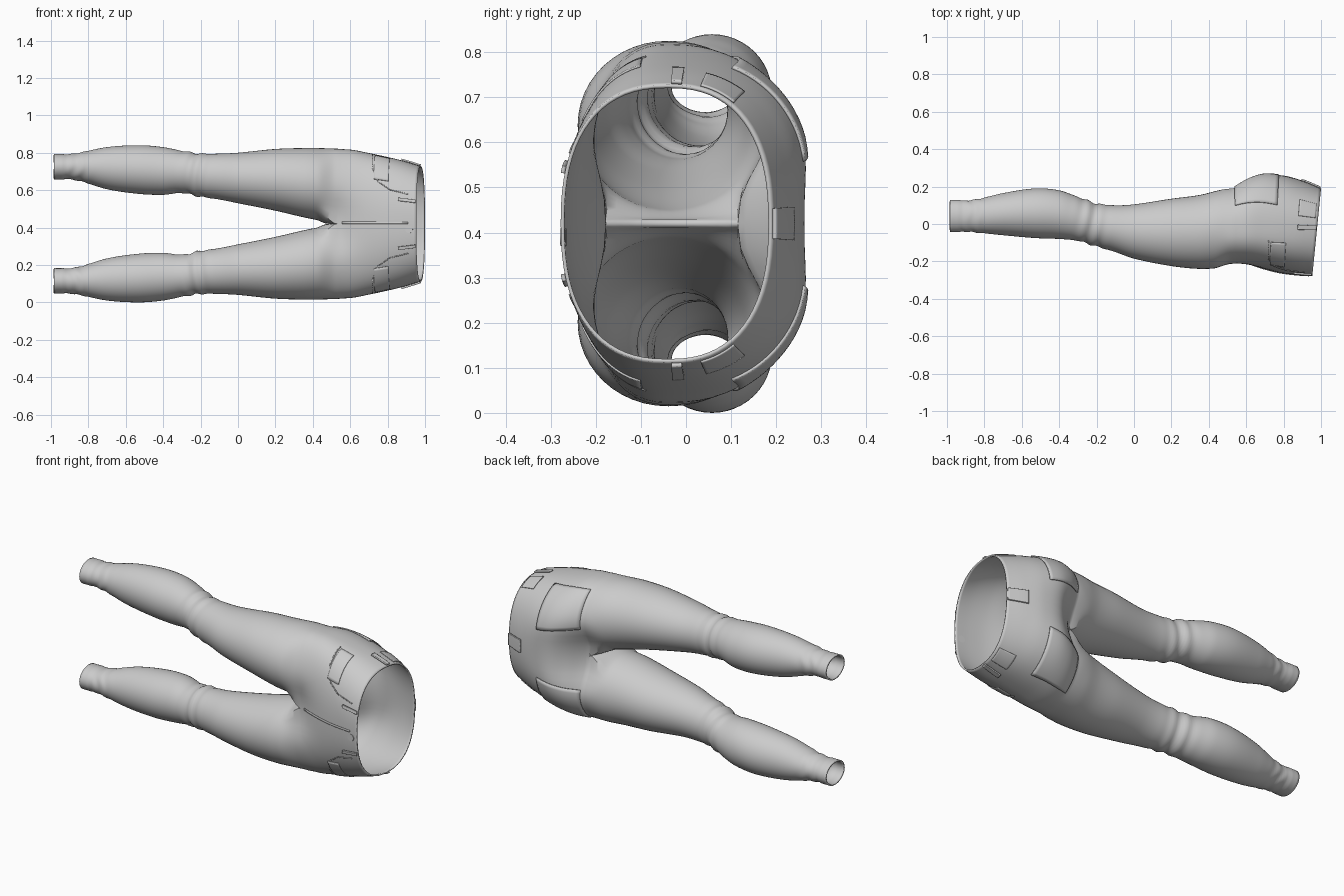
import bpy, bmesh, math
from math import sin, cos, pi, exp, radians
from mathutils import Vector

cube = bpy.data.objects.get("Cube")
if cube:
    bpy.data.objects.remove(cube)

MID = 0.42       # height of the symmetry plane
SIDES = 48       # points around each leg
INNER = 6        # points each side of the inseam that join at the crotch
LEG_END, CROTCH, WAIST = 0.42, 0.53, 1.0

# x, inner z, outer z, front y, back y
LEG = [(-1.0, .66, .79, -.04, .125), (-.93, .66, .79, -.04, .125), (-.85, .65, .80, -.045, .13),
       (-.7, .605, .83, -.06, .165), (-.53, .58, .84, -.075, .19), (-.4, .575, .83, -.08, .18),
       (-.3, .585, .81, -.09, .145), (-.2, .565, .795, -.12, .11), (-.1, .55, .795, -.15, .10),
       (0, .53, .80, -.185, .105), (.2, .49, .82, -.225, .135), (.35, .455, .825, -.24, .155),
       (.45, .435, .825, -.237, .18)]
# x, outer z, front y, back y, front dip, back cleft
HIPS = [(.5, .825, -.236, .205, .05, .11), (.55, .82, -.232, .24, .045, .10),
        (.62, .815, -.232, .278, .02, .07), (.7, .80, -.242, .292, .005, .035),
        (.8, .78, -.26, .27, 0, .012), (.9, .757, -.272, .23, 0, 0), (1.0, .728, -.278, .19, 0, 0)]

grey = bpy.data.materials.new("grey_cloth")
grey.use_nodes = True
grey.diffuse_color = (0.6, 0.6, 0.6, 1)
grey.node_tree.nodes["Principled BSDF"].inputs["Base Color"].default_value = (0.6, 0.6, 0.6, 1)


def sample(table, x):
    """Smooth interpolation of a table of stations."""
    i = 0
    while i < len(table) - 2 and x > table[i + 1][0]:
        i += 1
    p, q = table[i], table[i + 1]
    before, after = table[max(i - 1, 0)], table[min(i + 2, len(table) - 1)]
    h = q[0] - p[0]
    s = (x - p[0]) / h
    out = []
    for c in range(1, len(p)):
        m0 = (q[c] - before[c]) / (q[0] - before[0]) * h
        m1 = (after[c] - p[c]) / (after[0] - p[0]) * h
        out.append((2*s**3 - 3*s*s + 1)*p[c] + (s**3 - 2*s*s + s)*m0
                   + (3*s*s - 2*s**3)*q[c] + (s**3 - s*s)*m1)
    return out


def power(v):
    return math.copysign(abs(v) ** (2 / 2.4), v)


def leg_point(x, k):
    """Point on the leg; k runs inseam, front, outside, back."""
    z0, z1, y0, y1 = sample(LEG, x)
    a = 2 * pi * k / SIDES
    swell = 1.0
    # folds behind and around the knee, and gathered cloth above the cuff
    swell += .05 * exp(-((x + .23) / .06) ** 2) * sin(85 * x + 2.5 * sin(a) + 1.5 * cos(a))
    swell += .035 * exp(-((x + .86) / .05) ** 2) * sin(95 * x + 2 * cos(a) + sin(3 * a))
    if x < -.932:
        swell += .05
    return Vector((x, (y0 + y1) / 2 - (y1 - y0) / 2 * sin(a) * swell,
                   (z0 + z1) / 2 - (z1 - z0) / 2 * cos(a) * swell - MID))


def hip_point(x, t):
    """Point on the left half of the hips; t runs 0 (front) to pi (back)."""
    z1, y0, y1, dip, cleft = sample(HIPS, x)
    c, middle = cos(t), -.04
    y = middle - power(c) * (middle - y0 if c > 0 else y1 - middle)
    y += dip * exp(-(t / .3) ** 2) - cleft * exp(-((t - pi) / .32) ** 2)
    z = power(max(sin(t), 0)) * (z1 - MID)
    slant = .1 * (y - .19) * (x - CROTCH) / (WAIST - CROTCH)
    return Vector((x + slant, y, z))


def hip_angle(k):
    return pi * (k - INNER) / (SIDES - 2 * INNER)


def crotch_point(k):
    """Ring where the leg meets the hips; inseam points lie on the middle plane."""
    if INNER <= k <= SIDES - INNER:
        return hip_point(CROTCH, hip_angle(k))
    u = (k if k < INNER else k - SIDES) / INNER
    front, back = hip_point(CROTCH, 0), hip_point(CROTCH, pi)
    p = back.lerp(front, (1 + u) / 2)
    p.x -= .045 * (1 - u * u)
    p.z = 0
    return p


def finish(ob, mirrored=False, thickness=0, offset=-1):
    ob.data.materials.append(grey)
    if mirrored:
        m = ob.modifiers.new("mirror", 'MIRROR')
        m.use_axis = (False, False, True)
        m.merge_threshold = .0005
    if thickness:
        s = ob.modifiers.new("thickness", 'SOLIDIFY')
        s.thickness, s.offset = thickness, offset
    bpy.ops.object.select_all(action='DESELECT')
    ob.select_set(True)
    bpy.context.view_layer.objects.active = ob
    bpy.ops.object.shade_smooth_by_angle(angle=radians(40))
    return ob


def mesh_object(name, bm):
    me = bpy.data.meshes.new(name)
    bm.to_mesh(me)
    bm.free()
    ob = bpy.data.objects.new(name, me)
    ob.location.z = MID
    bpy.context.collection.objects.link(ob)
    return ob


def bridge(bm, a, b, closed):
    n = len(a)
    for k in range(n if closed else n - 1):
        j = (k + 1) % n
        bm.faces.new((a[k], b[k], b[j], a[j]))


# Trousers: one leg and half the hips, mirrored
bm = bmesh.new()
rings = []
steps = 112
for i in range(steps + 1):
    x = -.985 + (LEG_END + .985) * i / steps
    rings.append([bm.verts.new(leg_point(x, k)) for k in range(SIDES)])
blend = 8
for i in range(1, blend + 1):
    s = i / blend
    ring = []
    for k in range(SIDES):
        end = crotch_point(k)
        start = leg_point(LEG_END, k)
        tangent = (start - leg_point(LEG_END - .02, k)) / .02 * (CROTCH - LEG_END)
        p = start + tangent * (s - s * s) * (1 - s) + (end - start) * (3*s*s - 2*s**3)
        p.x = start.x + (end.x - start.x) * s
        p.z = max(p.z, 0 if i == blend else .002)
        ring.append(bm.verts.new(p))
    rings.append(ring)
for a, b in zip(rings, rings[1:]):
    bridge(bm, a, b, True)
last = rings[-1][INNER:SIDES - INNER + 1]
for i in range(1, 31):
    x = CROTCH + (WAIST - CROTCH) * i / 30
    ring = [bm.verts.new(hip_point(x, hip_angle(k))) for k in range(INNER, SIDES - INNER + 1)]
    ring[0].co.z = ring[-1].co.z = 0
    bridge(bm, last, ring, False)
    last = ring
finish(mesh_object("trousers", bm), True, .008)


def patch(name, x0, x1, t0, t1, thick=.006, taper=0):
    """Raised piece of cloth lying on the hips, angles in degrees."""
    bm = bmesh.new()
    last = None
    for i in range(13):
        x = x0 + (x1 - x0) * i / 12
        inset = taper * (1 - i / 12)
        a, b = radians(t0 + inset), radians(t1 - inset)
        ring = [bm.verts.new(hip_point(x, a + (b - a) * j / 14)) for j in range(15)]
        if last:
            bridge(bm, last, ring, False)
        last = ring
    return finish(mesh_object(name, bm), True, thick, 1)


patch("back_pockets", .54, .77, 112, 162, .006, 4)
patch("coin_pockets", .745, .83, 36, 78, .004)
patch("side_tabs", .89, .985, 104, 124, .004)
patch("side_belt_loops", .89, .995, 91, 95, .009)
patch("front_belt_loops", .89, .995, 17, 20, .009)
patch("back_belt_loop", .89, .995, 176, 180, .009)


def seam(name, points, mirrored=True):
    """Thin stitched ridge through (x, degrees) points on the hips."""
    bm = bmesh.new()
    last = None
    for (xa, ta), (xb, tb) in zip(points, points[1:]):
        for i in range(9):
            x, t = xa + (xb - xa) * i / 8, ta + (tb - ta) * i / 8
            side = Vector((-(tb - ta) / 150, xb - xa)).normalized() * .003
            pair = [bm.verts.new(hip_point(x + s * side.x, radians(max(t + s * side.y * 150, 0))))
                    for s in (-1, 1)]
            if last:
                bridge(bm, last, pair, False)
            last = pair
    return finish(mesh_object(name, bm), mirrored, .003, 1)


seam("front_pocket_mouths", [(.73, 80), (.735, 50), (.77, 34), (.84, 27), (.95, 25)])
seam("fly_seam", [(.56, .4), (.95, .4)], False)

# Waist button
bpy.ops.mesh.primitive_cylinder_add(vertices=24, radius=.02, depth=.012,
                                    location=(.915, -.272, .39), rotation=(pi / 2, 0, radians(-5)))
bpy.context.object.name = "waist_button"
finish(bpy.context.object)
